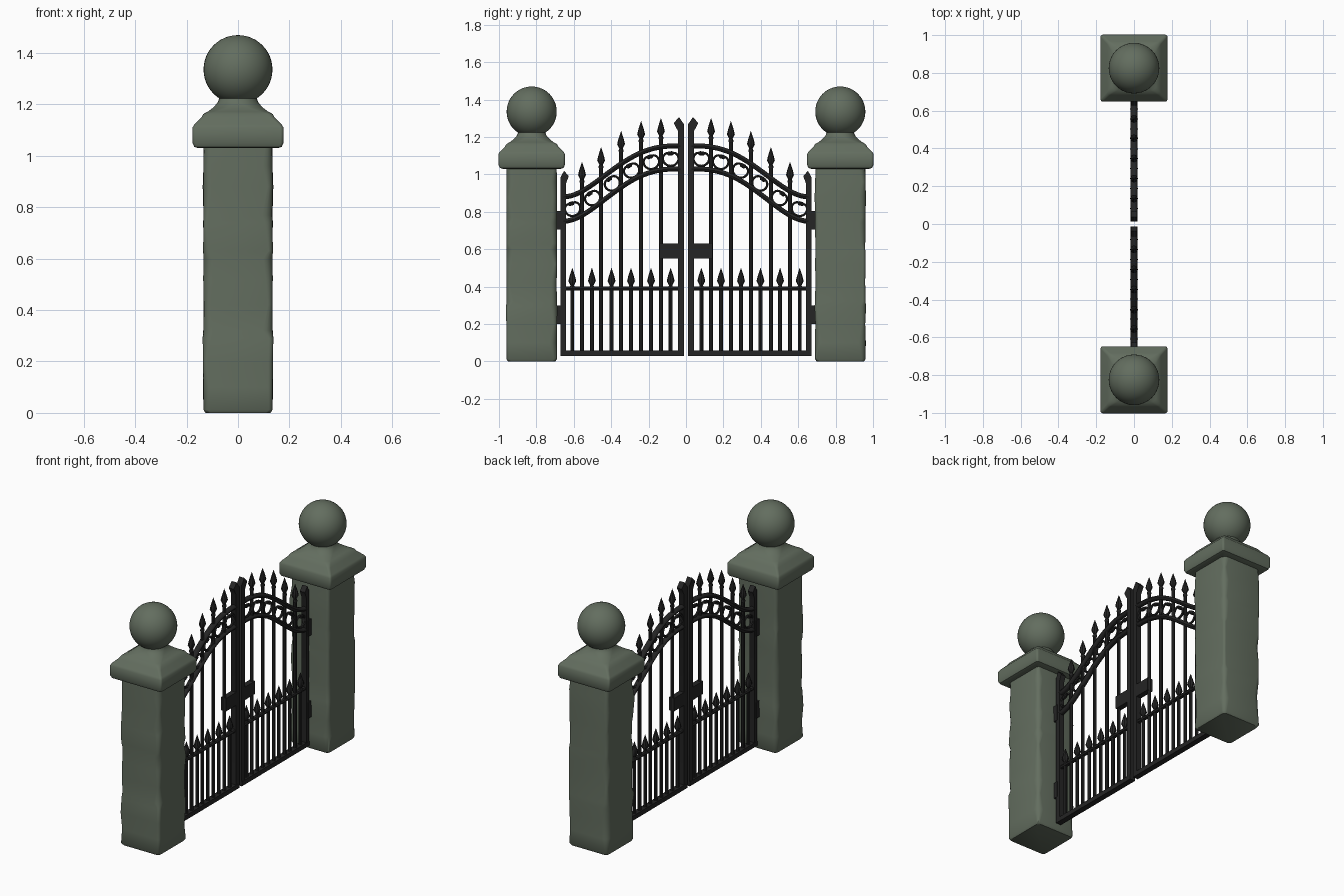
import bpy, bmesh, math, random
from math import sin, cos, pi, radians

if "Cube" in bpy.data.objects:
    bpy.data.objects.remove(bpy.data.objects["Cube"])

random.seed(4)


def material(name, rgb):
    m = bpy.data.materials.new(name)
    m.diffuse_color = (*rgb, 1)
    m.use_nodes = True
    m.node_tree.nodes["Principled BSDF"].inputs["Base Color"].default_value = m.diffuse_color
    return m


STONE = material("mossy stone", (0.125, 0.155, 0.115))
IRON = material("black iron", (0.018, 0.018, 0.018))


def finish(bm, name, mat, angle=40):
    bmesh.ops.recalc_face_normals(bm, faces=bm.faces)
    me = bpy.data.meshes.new(name)
    bm.to_mesh(me)
    bm.free()
    me.materials.append(mat)
    ob = bpy.data.objects.new(name, me)
    bpy.context.collection.objects.link(ob)
    bpy.ops.object.select_all(action='DESELECT')
    ob.select_set(True)
    bpy.context.view_layer.objects.active = ob
    bpy.ops.object.shade_smooth_by_angle(angle=radians(angle))
    return ob


def skin(bm, rings, cap=True):
    """Join rings of equal point count into a closed tube."""
    vs = [[bm.verts.new(p) for p in r] for r in rings]
    n = len(vs[0])
    for a, b in zip(vs, vs[1:]):
        for i in range(n):
            j = (i + 1) % n
            bm.faces.new((a[i], a[j], b[j], b[i]))
    if cap:
        bm.faces.new(vs[0][::-1])
        bm.faces.new(vs[-1])


def rounded_square(cx, cy, z, w, corners, k=4):
    pts = []
    for q in range(4):
        c = corners[q]
        sx, sy = (1, -1, -1, 1)[q], (1, 1, -1, -1)[q]
        for i in range(k + 1):
            a = (q + i / k) * pi / 2
            pts.append((cx + sx * (w - c) + c * cos(a), cy + sy * (w - c) + c * sin(a), z))
    return pts


def box(bm, x, y, z):
    skin(bm, [[(x[0], y[0], h), (x[1], y[0], h), (x[1], y[1], h), (x[0], y[1], h)] for h in z])


def lathe(bm, y, z, profile, n=8, x=0):
    skin(bm, [[(x + max(r, 0.0006) * cos(2 * pi * i / n), y + max(r, 0.0006) * sin(2 * pi * i / n), z + h)
               for i in range(n)] for r, h in profile])


def sweep(bm, path, r, rx, n=8):
    """Tube along a path of (y, z) points."""
    rings = []
    for i, (y, z) in enumerate(path):
        a, b = path[max(i - 1, 0)], path[min(i + 1, len(path) - 1)]
        dy, dz = b[0] - a[0], b[1] - a[1]
        d = math.hypot(dy, dz)
        rings.append([(rx * cos(t), y - dz / d * r * sin(t), z + dy / d * r * sin(t))
                      for t in (2 * pi * j / n for j in range(n))])
    skin(bm, rings)


def prism(bm, outline, hx):
    skin(bm, [[(x, y, z) for y, z in outline] for x in (-hx, hx)])


def rail_height(y, top, drop):
    t = max(0, min(1, (y - 0.03) / 0.625)) ** 1.35
    return top - drop * t * t * (3 - 2 * t)


def upper(y):
    return rail_height(y, 1.153, 0.273)


def lower(y):
    return rail_height(y, 1.03, 0.28)


SPEAR = [(0.009, -0.005), (0.013, 0.0), (0.013, 0.008), (0.009, 0.016), (0.021, 0.04),
         (0.015, 0.065), (0.0, 0.11)]
CAP = [(1.03, .155, .012), (1.035, .17, .012), (1.05, .177, .012), (1.11, .177, .012),
       (1.122, .17, .012), (1.15, .142, .015), (1.163, .135, .02), (1.172, .118, .03),
       (1.187, .098, .055), (1.205, .081, .07), (1.225, .072, .072), (1.26, .07, .07)]

for s, side in ((-1, "left"), (1, "right")):
    py = s * 0.825

    # worn stone pillar shaft
    bm = bmesh.new()
    rings = [rounded_square(0, py, 0, 0.127, [0.02] * 4)]
    for z in (0.012, 0.1, 0.2, 0.29, 0.32, 0.42, 0.52, 0.6, 0.63, 0.74, 0.77, 0.88, 0.96, 1.04):
        w = 0.136 + random.uniform(-0.003, 0.002)
        rings.append(rounded_square(0, py, z, w, [random.uniform(0.012, 0.04) for _ in range(4)]))
    skin(bm, rings)
    finish(bm, side + "_pillar", STONE, 50)

    # moulded cap, square below and round at the neck
    bm = bmesh.new()
    skin(bm, [rounded_square(0, py, z, w, [c] * 4, 6) for z, w, c in CAP])
    finish(bm, side + "_pillar_cap", STONE)

    # ball finial
    bm = bmesh.new()
    bmesh.ops.create_uvsphere(bm, u_segments=40, v_segments=24, radius=0.134)
    bmesh.ops.translate(bm, verts=bm.verts, vec=(0, py, 1.336))
    finish(bm, side + "_pillar_ball", STONE)

    # gate leaf, built for +y and flipped for the other side
    parts = []

    # stiles with flared tips, and bottom rail
    bm = bmesh.new()
    prism(bm, [(0.012, 0.03), (0.042, 0.03), (0.042, 1.23), (0.066, 1.275), (0.037, 1.306),
               (0.012, 1.27)], 0.017)
    prism(bm, [(0.642, 0.03), (0.67, 0.03), (0.67, 0.985), (0.652, 1.02), (0.627, 0.99),
               (0.642, 0.95)], 0.017)
    box(bm, (-0.018, 0.018), (0.012, 0.67), (0.03, 0.058))
    parts.append((bm, "gate_frame"))

    # middle rail and curved top rails
    bm = bmesh.new()
    sweep(bm, [(0.03, 0.39), (0.655, 0.39)], 0.011, 0.014)
    ys = [0.03 + 0.625 * i / 28 for i in range(29)]
    sweep(bm, [(y, upper(y)) for y in ys], 0.014, 0.018, 10)
    sweep(bm, [(y, lower(y)) for y in ys], 0.014, 0.018, 10)
    parts.append((bm, "gate_rails"))

    # tall bars with spear heads
    bm = bmesh.new()
    for y, tip in ((0.134, 1.3), (0.24, 1.285), (0.347, 1.232), (0.454, 1.145), (0.556, 1.067)):
        lathe(bm, y, 0, [(0.0105, 0.05), (0.0105, tip - 0.1)])
        lathe(bm, y, tip - 0.11, SPEAR)
    parts.append((bm, "gate_tall_bars"))

    # short bars with spear heads, and scrolls above them
    bars, scrolls = bmesh.new(), bmesh.new()
    for y in (0.082, 0.187, 0.294, 0.398, 0.503, 0.608):
        lathe(bars, y, 0, [(0.0105, 0.05), (0.0105, 0.4)])
        lathe(bars, y, 0.39, SPEAR)
        cz = (upper(y) + lower(y)) / 2
        tilt = math.atan2(upper(y + .02) - upper(y - .02), 0.04)
        path = []
        for i in range(25):
            a = i / 12 - 1
            t = tilt - pi / 2 + a * radians(165)
            r = 0.045 * (1 - 0.5 * abs(a) ** 3)
            path.append((y + r * cos(t), cz + r * sin(t)))
        sweep(scrolls, path, 0.007, 0.009, 6)
        for ey, ez in (path[0], path[-1]):
            lathe(scrolls, ey, ez, [(0, -.012), (.009, -.008), (.012, 0), (.009, .008), (0, .012)])
    parts += [(bars, "gate_short_bars"), (scrolls, "gate_scrolls")]

    # lock plate
    bm = bmesh.new()
    box(bm, (-0.017, 0.017), (0.035, 0.142), (0.55, 0.63))
    parts.append((bm, "gate_lock"))

    # hinges
    bm = bmesh.new()
    for z in (0.2, 0.705):
        box(bm, (-0.018, 0.018), (0.66, 0.70), (z, z + 0.1))
    parts.append((bm, "gate_hinges"))

    for bm, name in parts:
        for v in bm.verts:
            v.co.y *= s
        finish(bm, side + "_" + name, IRON)
